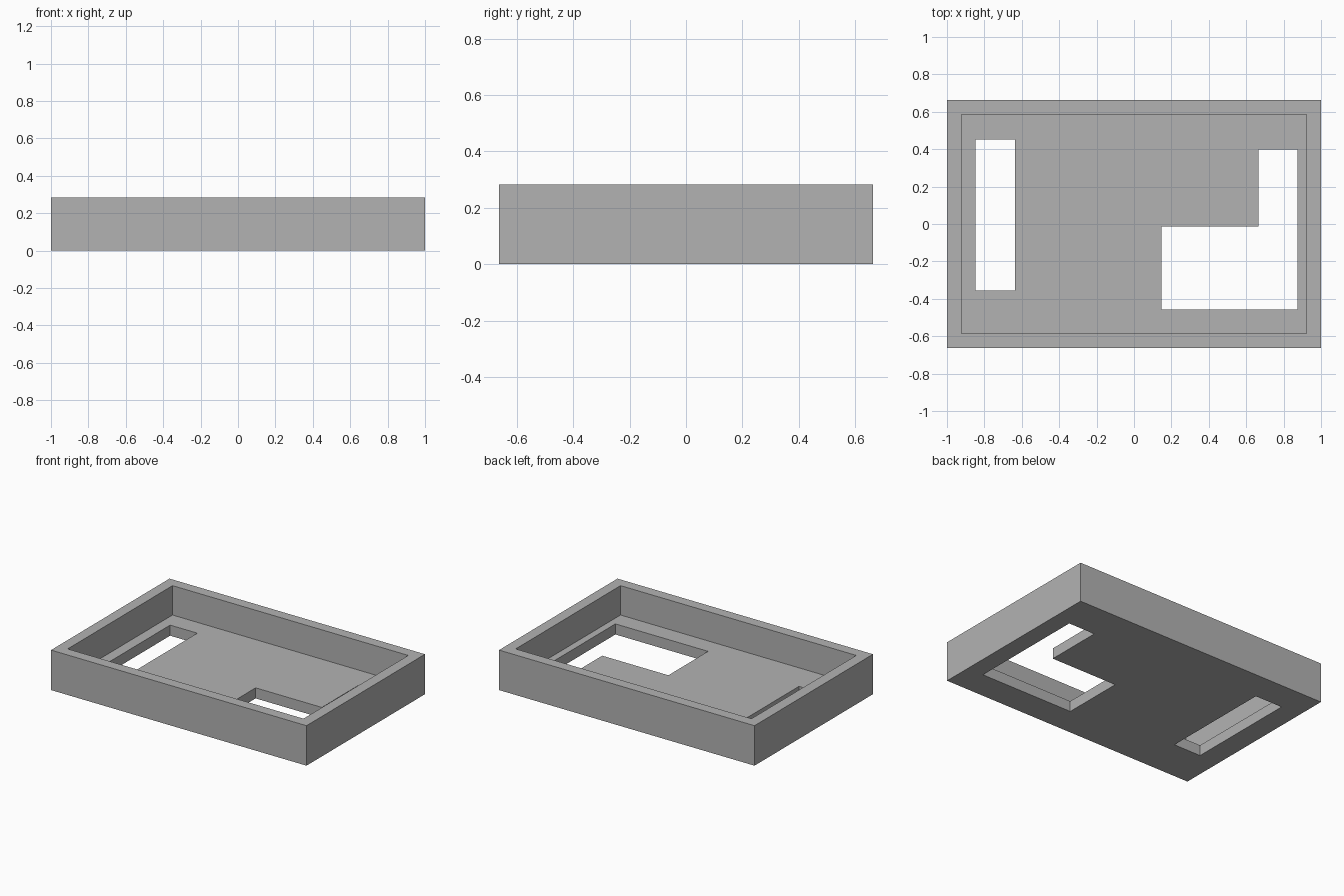
import bpy, bmesh

if "Cube" in bpy.data.objects:
    bpy.data.objects.remove(bpy.data.objects["Cube"])

HEIGHT, FLOOR = 0.283, 0.075

grey = bpy.data.materials.new("plain grey")
grey.diffuse_color = (0.45, 0.45, 0.45, 1)
grey.use_nodes = True
grey.node_tree.nodes["Principled BSDF"].inputs["Base Color"].default_value = grey.diffuse_color


def rect(x0, y0, x1, y1):
    return [(x0, y0), (x1, y0), (x1, y1), (x0, y1)]


def prism(name, outline, z0, z1):
    """Extrude a counter-clockwise outline from z0 up to z1."""
    bm = bmesh.new()
    base = bm.faces.new([bm.verts.new((x, y, z0)) for x, y in outline])
    top = bmesh.ops.extrude_face_region(bm, geom=[base])["geom"]
    bmesh.ops.translate(bm, vec=(0, 0, z1 - z0),
                        verts=[v for v in top if isinstance(v, bmesh.types.BMVert)])
    bmesh.ops.recalc_face_normals(bm, faces=bm.faces)
    mesh = bpy.data.meshes.new(name)
    bm.to_mesh(mesh)
    bm.free()
    mesh.materials.append(grey)
    obj = bpy.data.objects.new(name, mesh)
    bpy.context.collection.objects.link(obj)
    return obj


# open tray body
tray = prism("tray", rect(-1, -0.662, 1, 0.662), 0, HEIGHT)

# recess, straight slot and L-shaped opening
l_outline = [(0.147, -0.457), (0.873, -0.457), (0.873, 0.398),
             (0.665, 0.398), (0.665, -0.013), (0.147, -0.013)]
cutters = [
    prism("recess_cutter", rect(-0.923, -0.586, 0.923, 0.586), FLOOR, HEIGHT + 0.1),
    prism("slot_cutter", rect(-0.848, -0.356, -0.635, 0.452), -0.1, HEIGHT),
    prism("l_opening_cutter", l_outline, -0.1, HEIGHT),
]
for cutter in cutters:
    mod = tray.modifiers.new(cutter.name, "BOOLEAN")
    mod.operation, mod.solver, mod.object = "DIFFERENCE", "EXACT", cutter

# bake the cuts and drop the cutters
bpy.context.view_layer.update()
cut = bpy.data.meshes.new_from_object(
    tray.evaluated_get(bpy.context.evaluated_depsgraph_get()))
tray.modifiers.clear()
tray.data = cut
for cutter in cutters:
    bpy.data.objects.remove(cutter)
